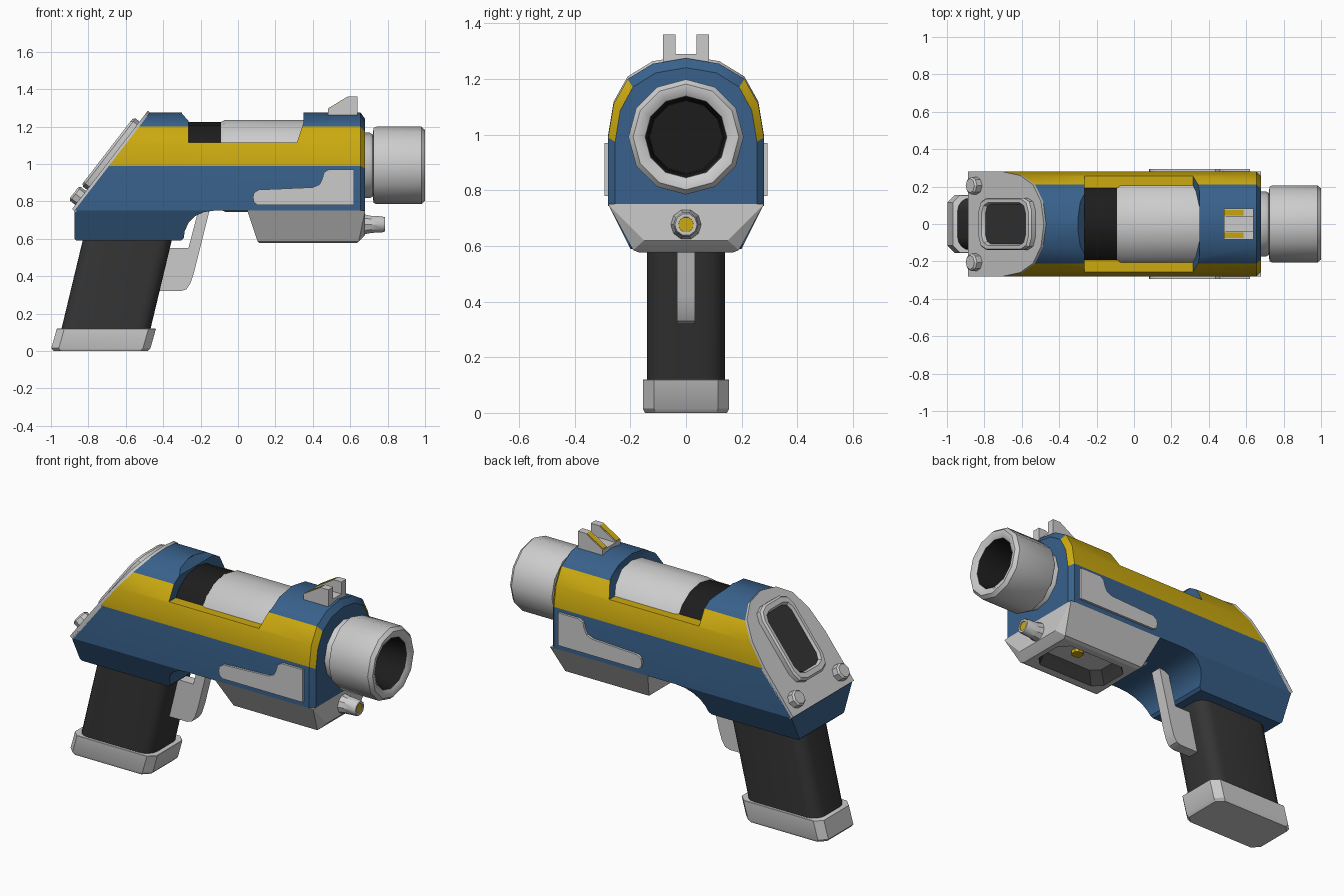
import bpy, bmesh
from math import sin, cos, pi, radians
from mathutils import Vector

if "Cube" in bpy.data.objects:
    bpy.data.objects.remove(bpy.data.objects["Cube"])


def material(name, rgb):
    m = bpy.data.materials.new(name)
    m.diffuse_color = (*rgb, 1)
    m.use_nodes = True
    m.node_tree.nodes["Principled BSDF"].inputs["Base Color"].default_value = m.diffuse_color
    return m


BLUE = material("blue", (0.04, 0.12, 0.26))
YELLOW = material("yellow", (0.60, 0.40, 0.005))
BLACK = material("black", (0.012, 0.012, 0.012))
DARK = material("dark_grey", (0.035, 0.035, 0.035))


def finish(name, bm, mats, smooth=30):
    bmesh.ops.recalc_face_normals(bm, faces=bm.faces)
    me = bpy.data.meshes.new(name)
    bm.to_mesh(me)
    bm.free()
    for m in mats:
        me.materials.append(m)
    ob = bpy.data.objects.new(name, me)
    bpy.context.collection.objects.link(ob)
    shade(ob, smooth)
    return ob


def shade(ob, angle=30):
    bpy.ops.object.select_all(action='DESELECT')
    ob.select_set(True)
    bpy.context.view_layer.objects.active = ob
    bpy.ops.object.shade_smooth_by_angle(angle=radians(angle))


def loft(name, rings, mats=(), second=(), caps=(True, True), smooth=30):
    """Skin between equal rings; sides listed in `second` use material slot 1."""
    bm = bmesh.new()
    vs = [[bm.verts.new(p) for p in r] for r in rings]
    n = len(rings[0])
    for a, b in zip(vs, vs[1:]):
        for j in range(n):
            k = (j + 1) % n
            f = bm.faces.new((a[j], a[k], b[k], b[j]))
            f.material_index = 1 if j in second else 0
    if caps[0]:
        bm.faces.new(vs[0])
    if caps[1]:
        bm.faces.new(vs[-1])
    return finish(name, bm, mats, smooth)


def prism(name, pts, y0, y1, mats=(), second=()):
    return loft(name, [[(x, y, z) for x, z in pts] for y in (y0, y1)], mats, second)


def revolve(name, profile, z, sides, mats=(), caps=(True, True)):
    """Turn (x, radius) pairs about a line along x at height z."""
    rings = [[(x, r * cos(2 * pi * i / sides), z + r * sin(2 * pi * i / sides))
              for i in range(sides)] for x, r in profile]
    return loft(name, rings, mats, (), caps, 35)


def hull(name, pts, mats=()):
    bm = bmesh.new()
    for x, y, z in pts:
        bm.verts.new((x, y, z))
        bm.verts.new((x, -y, z))
    bmesh.ops.convex_hull(bm, input=bm.verts)
    bmesh.ops.dissolve_limit(bm, angle_limit=0.01, verts=bm.verts, edges=bm.edges)
    return finish(name, bm, mats, 15)


def cut(ob, cutter):
    mod = ob.modifiers.new("cut", 'BOOLEAN')
    mod.operation, mod.solver, mod.object = 'DIFFERENCE', 'EXACT', cutter
    bpy.context.view_layer.objects.active = ob
    bpy.ops.object.modifier_apply(modifier="cut")
    bpy.data.objects.remove(cutter)
    shade(ob)


def rounded(hx, hy, r, seg):
    """Rounded rectangle; seg=1 gives plain chamfers."""
    pts = []
    for q, (sx, sy) in enumerate(((1, 1), (-1, 1), (-1, -1), (1, -1))):
        for i in range(seg + 1):
            a = pi / 2 * (q + i / seg)
            pts.append((sx * (hx - r) + r * cos(a), sy * (hy - r) + r * sin(a)))
    return pts


# Upper body: cross-section run along x, slanted at the rear, chamfered at the front
half = [(.28, .75), (.28, .99), (.26, 1.11), (.21, 1.2), (.12, 1.255), (0, 1.275)]
section = half + [(-y, z) for y, z in half[-2::-1]]
rear = [(-.875 + (z - .75) * .771, y, z) for y, z in section]
mid = [(.655, y, z) for y, z in section]
nose = [(.68, y * .91, .75 + (z - .75) * .935) for y, z in section]
body = loft("body", [rear, mid, nose], [BLUE, YELLOW], (1, 2, 7, 8))
notch = [(-.265, 1.115), (.315, 1.115), (.35, 1.22), (.35, 1.4), (-.3, 1.4),
         (-.3, 1.27), (-.265, 1.23)]
cut(body, prism("notch_cutter", notch, -.5, .5, [BLUE, YELLOW], (0,)))

# Lower rear body, tapering downward, with the curved throat above the trigger
low = [(-.875, .75), (-.875, .6), (-.865, .59), (-.305, .59), (-.29, .605), (-.285, .64),
       (-.265, .685), (-.23, .72), (-.185, .742), (-.13, .75)]
loft("lower_body", [[(x, s * (.2 + (z - .59) * .5), z) for x, z in low] for s in (-1, 1)], [BLUE])

# Chamber and sleeve seen through the notch
revolve("chamber", [(-.29, .235), (-.09, .235)], .99, 16, [BLACK])
revolve("sleeve", [(-.105, .225), (-.07, .246), (.4, .246)], .99, 16)

# Barrel with hollow muzzle
revolve("barrel", [(.6, .175), (.705, .175), (.72, .165), (.725, .2), (.74, .207), (.98, .207),
                   (1.0, .19), (1.0, .172), (.985, .147), (.96, .145)], .992, 12, (), (True, False))
revolve("bore", [(.985, .146), (.93, .135), (.7, .13)], .992, 12, [BLACK], (False, True))

# Sight: base, two prongs with yellow ramps
prism("sight_base", [(.48, 1.25), (.48, 1.29), (.64, 1.29), (.64, 1.25)], -.08, .08)
for s in (-1, 1):
    prism("sight_prong", [(.48, 1.25), (.48, 1.293), (.59, 1.36), (.64, 1.36), (.64, 1.25)],
          s * .038, s * .082)
    prism("sight_stripe", [(.482, 1.29), (.482, 1.297), (.585, 1.36), (.585, 1.35)],
          s * .045, s * .076, [YELLOW])

# Side panels
panel = [(.62, .78), (.62, .97), (.485, .97), (.46, .955), (.45, .92), (.435, .89), (.4, .875),
         (.11, .862), (.085, .845), (.08, .82), (.085, .795), (.105, .78)]
for s in (-1, 1):
    prism("side_panel", panel, s * .26, s * .293)

# Under-barrel housing with a recess below
under = hull("under_housing", [(.05, .28, .75), (.68, .28, .75), (.105, .19, .585), (.645, .19, .585),
                               (.115, .17, .577), (.635, .17, .577), (.68, .15, .62)], [None, DARK])
rim = rounded(.23, .13, .05, 1)
cut(under, loft("recess_cutter", [[(.375 + x * k, y * k, z) for x, y in rim]
                                  for z, k in ((.5, 1), (.585, 1), (.66, .88))],
                [None, DARK], range(8)))
loft("recess_light", [[(.4 + x, y, z) for x, y in rounded(.03, .03, .015, 1)]
                      for z in (.67, .64)], [YELLOW])

# Small nozzle under the barrel
revolve("nozzle", [(.65, .062), (.71, .048), (.77, .045), (.785, .04), (.785, .028), (.775, .027)],
        .677, 10, (), (True, False))
revolve("nozzle_light", [(.74, .028), (.78, .028)], .677, 10, [YELLOW])

# Trigger
prism("trigger", [(-.15, .76), (-.235, .42), (-.255, .36), (-.275, .33), (-.305, .32), (-.44, .32),
                  (-.39, .55), (-.265, .55), (-.21, .76)], -.033, .033)

# Grip and its foot, both leaning back
def leaning(name, outline, levels, mats=()):
    loft(name, [[(cx + x * k, y * k, z) for x, y in outline] for cx, z, k in levels], mats)


leaning("grip", rounded(.238, .14, .07, 4), [(-.715, .08, 1), (-.583, .63, 1)], [DARK])
leaning("grip_foot", rounded(.265, .155, .04, 1),
        [(-.734, 0, .95), (-.733, .015, 1), (-.704, .118, 1), (-.703, .12, .99)])

# Rear slope parts, placed by distance up the slope, sideways offset and height off it
foot, up, out = Vector((-.875, 0, .75)), Vector((.611, 0, .792)), Vector((-.792, 0, .611))


def on_slope(s, y, h):
    return foot + up * s + Vector((0, y, 0)) + out * h


loft("rear_plate", [[Vector(p) + out * h for p in rear] for h in (-.01, .015)])
frame = rounded(.23, .14, .07, 2)
window = rounded(.18, .108, .05, 2)
loft("rear_frame", [[on_slope(.36 + s * k, y * k, h) for s, y in o] for o, k, h in
                    ((frame, 1, .01), (frame, 1, .042), (frame, .95, .054),
                     (window, 1.06, .054), (window, 1, .035))], caps=(True, False))
loft("rear_window", [[on_slope(.36 + s, y, h) for s, y in window] for h in (.03, .037)], [DARK])
for side in (-1, 1):
    loft("rear_knob", [[on_slope(.075 + r * cos(pi * i / 4), side * .205 + r * sin(pi * i / 4), h)
                        for i in range(8)] for h, r in ((0, .047), (.05, .047), (.06, .038))])
